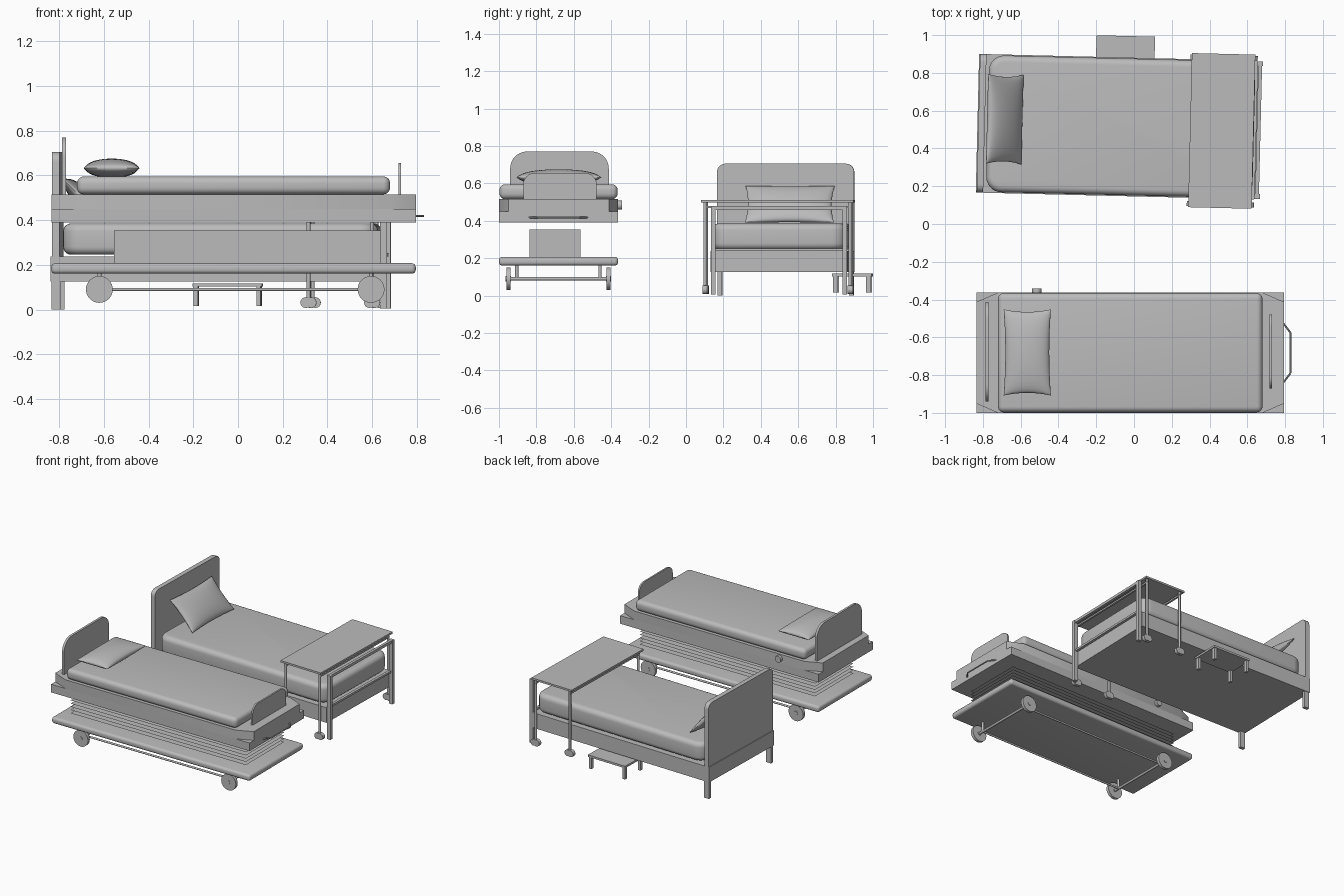
import bpy, bmesh, math
from mathutils import Matrix, Vector

cube = bpy.data.objects.get("Cube")
if cube:
    bpy.data.objects.remove(cube, do_unlink=True)

grey = bpy.data.materials.new("plain_grey")
grey.use_nodes = True
COLOR = (0.5, 0.5, 0.5, 1)
grey.diffuse_color = COLOR
grey.node_tree.nodes["Principled BSDF"].inputs["Base Color"].default_value = COLOR

# Placement applied to every new part; the rear group is slightly turned
place = Matrix.Identity(4)


def finish(name, bm, smooth=False):
    bmesh.ops.recalc_face_normals(bm, faces=bm.faces)
    bm.transform(place)
    mesh = bpy.data.meshes.new(name)
    bm.to_mesh(mesh)
    bm.free()
    mesh.materials.append(grey)
    ob = bpy.data.objects.new(name, mesh)
    bpy.context.collection.objects.link(ob)
    if smooth:
        bpy.ops.object.select_all(action='DESELECT')
        ob.select_set(True)
        bpy.context.view_layer.objects.active = ob
        bpy.ops.object.shade_smooth_by_angle(angle=math.radians(40))
    return ob


def box(name, x, y, z, bevel=0, corner=0):
    """Box from ranges; corner rounds the plan, bevel rounds all edges."""
    bm = bmesh.new()
    bmesh.ops.create_cube(bm, size=1)
    for v in bm.verts:
        v.co = [r[0] + (c + 0.5) * (r[1] - r[0]) for c, r in zip(v.co, (x, y, z))]
    if corner:
        up = [e for e in bm.edges if abs(e.verts[0].co.z - e.verts[1].co.z) > 0.01]
        bmesh.ops.bevel(bm, geom=up, offset=corner, segments=6, profile=0.5, affect='EDGES')
    if bevel:
        sharp = [e for e in bm.edges if e.calc_face_angle(0) > 0.8]
        bmesh.ops.bevel(bm, geom=sharp, offset=bevel, segments=5, profile=0.5, affect='EDGES')
    return finish(name, bm, bevel or corner)


def rod(name, a, b, r, sides=16):
    a, b = Vector(a), Vector(b)
    d = b - a
    bm = bmesh.new()
    m = Matrix.Translation((a + b) / 2) @ d.to_track_quat('Z', 'Y').to_matrix().to_4x4()
    bmesh.ops.create_cone(bm, cap_ends=True, segments=sides, radius1=r, radius2=r,
                          depth=d.length, matrix=m)
    return finish(name, bm, True)


def prism(name, points, offset):
    bm = bmesh.new()
    face = bm.faces.new([bm.verts.new(p) for p in points])
    out = bmesh.ops.extrude_face_region(bm, geom=[face])
    verts = [g for g in out["geom"] if isinstance(g, bmesh.types.BMVert)]
    bmesh.ops.translate(bm, verts=verts, vec=offset)
    return finish(name, bm, True)


def board(name, x, y, z, r):
    """Upright panel with rounded top corners."""
    pts = [(x[0], y[0], z[0]), (x[0], y[1], z[0])]
    for cy, start in ((y[1] - r, 0), (y[0] + r, 90)):
        for i in range(9):
            t = math.radians(start + i * 90 / 8)
            pts.append((x[0], cy + r * math.cos(t), z[1] - r + r * math.sin(t)))
    prism(name, pts, (x[1] - x[0], 0, 0))


def pillow(name, centre, half, tilt=0):
    """Cushion with pinched corners, domed on both sides."""
    n = 20
    bm = bmesh.new()
    for side in (1, -1):
        rows = []
        for i in range(n + 1):
            u = math.sin(math.pi / 2 * (2 * i / n - 1))
            row = []
            for j in range(n + 1):
                v = math.sin(math.pi / 2 * (2 * j / n - 1))
                h = max(0, (1 - u * u) * (1 - v * v)) ** 0.45
                row.append(bm.verts.new((half[0] * u * (0.93 + 0.07 * v * v),
                                         half[1] * v * (0.94 + 0.06 * u * u),
                                         side * half[2] * h)))
            rows.append(row)
        for i in range(n):
            for j in range(n):
                bm.faces.new((rows[i][j], rows[i + 1][j], rows[i + 1][j + 1], rows[i][j + 1]))
    bmesh.ops.remove_doubles(bm, verts=bm.verts, dist=0.0001)
    bm.transform(Matrix.Translation(centre) @ Matrix.Rotation(math.radians(tilt), 4, 'Y'))
    finish(name, bm, True)


# ---- Front lift bed ----
X0, X1, Y0, Y1 = -0.835, 0.795, -1.0, -0.363
box("lift_base", (X0, X1), (Y0, Y1), (0.16, 0.207), bevel=0.018)
box("lift_core", (-0.554, 0.64), (-0.837, -0.565), (0.2, 0.354))

# Thin bellows leaves
for i in range(7):
    bm = bmesh.new()
    bmesh.ops.create_grid(bm, x_segments=1, y_segments=1, size=0.5)
    for v in bm.verts:
        v.co = (-0.02 + v.co.x * 1.44, -0.682 + v.co.y * 0.45, 0.225 + 0.024 * i)
    finish("bellows_leaf", bm)

# Wheels, axles, side rods and posts
for wx in (-0.62, 0.595):
    rod("axle", (wx, -0.95, 0.09), (wx, -0.415, 0.09), 0.009)
    for wy, s in ((-0.95, 1), (-0.415, -1)):
        rod("wheel", (wx, wy - 0.011, 0.09), (wx, wy + 0.011, 0.09), 0.06, 32)
        rod("wheel_hub", (wx, wy - 0.014, 0.09), (wx, wy + 0.014, 0.09), 0.014)
        rod("wheel_post", (wx, wy + s * 0.045, 0.09), (wx, wy + s * 0.045, 0.17), 0.009)
for wy in (-0.905, -0.46):
    rod("side_rod", (-0.62, wy, 0.09), (0.595, wy, 0.09), 0.007)

# Tray with chamfered upper deck
box("tray", (X0, X1), (Y0, Y1), (0.39, 0.45))
cx, cy = 0.115, 0.05
prism("upper_deck", [(X0 + cx, Y0, 0.45), (X1 - cx, Y0, 0.45), (X1, Y0 + cy, 0.45),
                     (X1, Y1 - cy, 0.45), (X1 - cx, Y1, 0.45), (X0 + cx, Y1, 0.45),
                     (X0, Y1 - cy, 0.45), (X0, Y0 + cy, 0.45)], (0, 0, 0.065))
box("lift_mattress", (-0.72, 0.68), (-0.997, -0.366), (0.515, 0.595), bevel=0.03)
board("lift_headboard", (-0.787, -0.77), (-0.94, -0.413), (0.51, 0.77), 0.09)
board("lift_footboard", (0.718, 0.73), (-0.87, -0.478), (0.51, 0.655), 0.06)
pillow("lift_pillow", (-0.565, -0.68, 0.632), (0.125, 0.228, 0.043))
rod("side_knob", (-0.515, -0.37, 0.483), (-0.515, -0.342, 0.483), 0.024, 24)
grip = [(0.79, -0.84, 0.418), (0.828, -0.79, 0.418), (0.828, -0.575, 0.418), (0.79, -0.525, 0.418)]
for a, b in zip(grip, grip[1:]):
    rod("end_handle", a, b, 0.005, 8)

# ---- Rear bed group ----
pivot = Vector((-0.077, 0.515, 0))
place = Matrix.Translation(pivot) @ Matrix.Rotation(math.radians(-1.4), 4, 'Z') @ Matrix.Translation(-pivot)
B0, B1 = 0.148, 0.882
box("bed_frame", (-0.829, 0.645), (B0, B1), (0.125, 0.237))
box("bed_mattress", (-0.775, 0.635), (B0 + 0.005, B1 - 0.005), (0.245, 0.385), bevel=0.035, corner=0.08)
board("bed_headboard", (-0.824, -0.79), (B0, B1), (0.2, 0.705), 0.045)
pillow("bed_pillow", (-0.685, 0.54, 0.488), (0.135, 0.238, 0.042), 46)
for y in (B0 + 0.003, B1 - 0.028):
    box("head_leg", (-0.825, -0.785), (y, y + 0.025), (0, 0.13))
    box("foot_post", (0.645, 0.675), (y, y + 0.025), (0.005, 0.478))
box("foot_top_rail", (0.65, 0.67), (B0 + 0.003, B1 - 0.003), (0.458, 0.478))
box("foot_low_rail", (0.645, 0.665), (B0 + 0.003, B1 - 0.003), (0.237, 0.252))

# Over-bed table on casters
box("table_top", (0.297, 0.633), (0.098, 0.914), (0.497, 0.511))
for x in (0.325, 0.61):
    box("table_rail", (x - 0.007, x + 0.007), (0.112, 0.9), (0.468, 0.48))
    for y in (0.118, 0.894):
        rod("table_leg", (x, y, 0.04), (x, y, 0.5), 0.009)
        for dx in (-0.012, 0.012):
            rod("caster", (x + dx, y - 0.013, 0.031), (x + dx, y + 0.013, 0.031), 0.024)

# Step stool
box("stool_top", (-0.21, 0.1), (0.785, 0.996), (0.102, 0.117))
for x in (-0.205, 0.075):
    for y in (0.79, 0.966):
        box("stool_leg", (x, x + 0.02), (y, y + 0.025), (0.015, 0.105))
